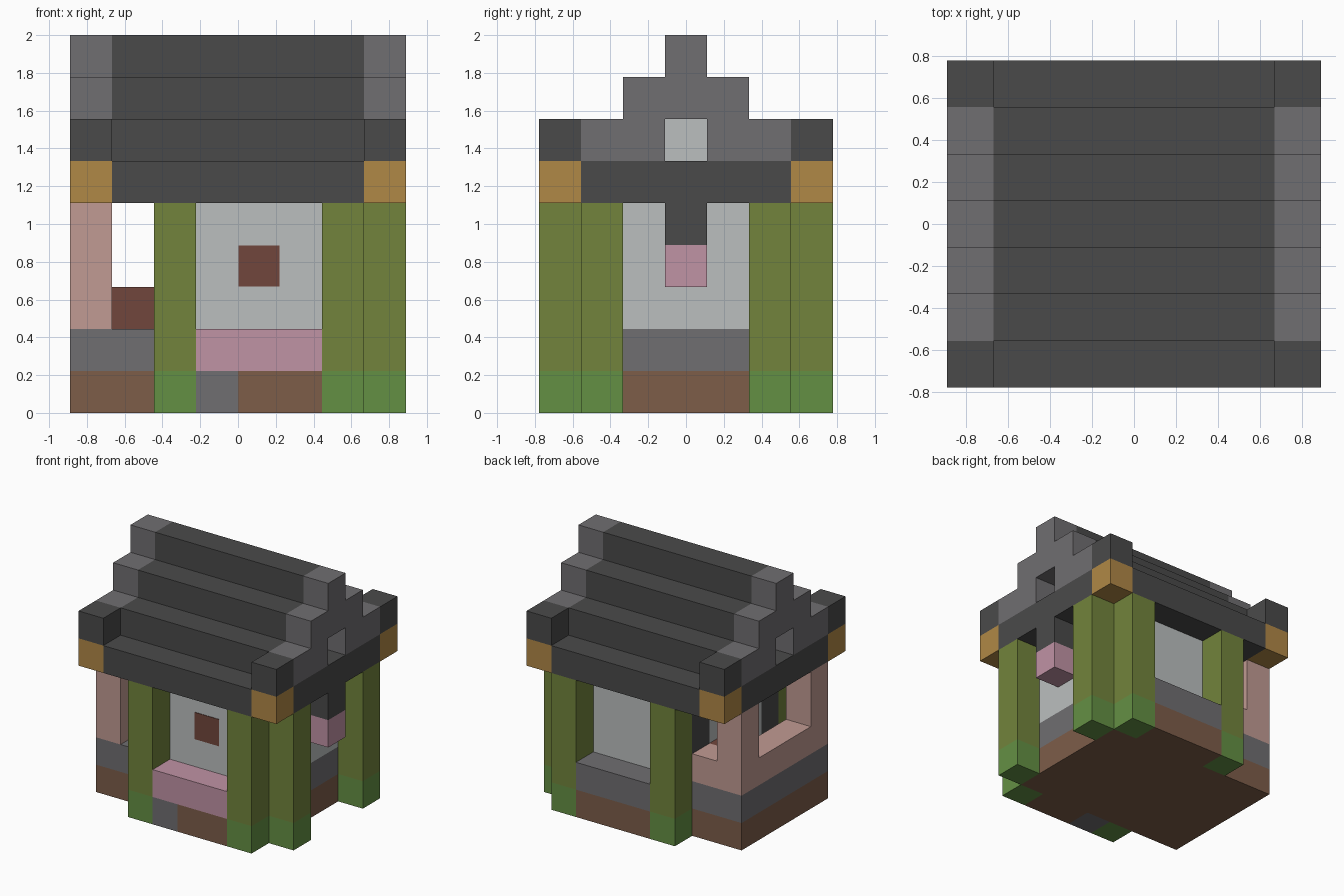
import bpy
import bmesh

if "Cube" in bpy.data.objects:
    bpy.data.objects.remove(bpy.data.objects["Cube"], do_unlink=True)

U = 2 / 9  # size of one building block


def linear(c):
    c /= 255
    return c / 12.92 if c <= 0.04045 else ((c + 0.055) / 1.055) ** 2.4


def material(name, r, g, b):
    m = bpy.data.materials.new(name)
    m.use_nodes = True
    colour = (linear(r), linear(g), linear(b), 1)
    m.diffuse_color = colour
    m.node_tree.nodes["Principled BSDF"].inputs["Base Color"].default_value = colour
    return m


charcoal = material("charcoal", 74, 74, 74)
stone = material("stone grey", 112, 110, 113)
tan = material("tan", 176, 136, 70)
clay = material("clay pink", 193, 155, 147)
olive = material("olive", 114, 132, 60)
plaster = material("pale grey", 187, 191, 191)
brick = material("brick red", 113, 70, 60)
soil = material("brown", 125, 93, 73)
grass = material("green", 100, 144, 68)
rose = material("rose", 192, 147, 165)


def block(name, mat, x, y, z):
    """Box from (start, end) block ranges; the grid origin is a ground corner."""
    bm = bmesh.new()
    bmesh.ops.create_cube(bm, size=1)
    for v in bm.verts:
        v.co.x = (x[v.co.x > 0] - 4) * U
        v.co.y = (y[v.co.y > 0] - 3.5) * U
        v.co.z = z[v.co.z > 0] * U
    mesh = bpy.data.meshes.new(name)
    bm.to_mesh(mesh)
    bm.free()
    mesh.materials.append(mat)
    ob = bpy.data.objects.new(name, mesh)
    bpy.context.collection.objects.link(ob)
    return ob


# Foundation and plinth
block("foundation", soil, (0, 7), (1, 6), (0, 1))
block("back_foundation", soil, (3, 6), (6, 7), (0, 1))
block("front_foundation", soil, (4, 6), (0, 1), (0, 1))
block("front_step", stone, (3, 4), (0, 1), (0, 1))
block("plinth", stone, (0, 7), (1, 6), (1, 2))
block("back_ledge", stone, (3, 6), (6, 7), (1, 2))
block("front_ledge", rose, (3, 6), (0, 1), (1, 2))

# Room walls with charcoal corner posts on the porch side
block("room_walls", plaster, (3, 7), (1, 6), (2, 5))
block("porch_side_wall", plaster, (2, 3), (2, 5), (2, 5))
for y in (1, 5):
    block("corner_post", charcoal, (2, 3), (y, y + 1), (2, 5))
block("front_panel", brick, (4.01, 4.99), (0.98, 1), (3.01, 3.99))

# Pillars around the room, each on a green foot
for x, y in ((2, 0), (6, 0), (7, 1), (7, 5), (6, 6), (2, 6)):
    block("pillar_foot", grass, (x, x + 1), (y, y + 1), (0, 1))
    block("pillar", olive, (x, x + 1), (y, y + 1), (1, 5))

# Open porch with sills, posts and a seat
for y in (1, 5):
    block("porch_post", clay, (0, 1), (y, y + 1), (2, 5))
block("side_sill", clay, (0, 1), (2, 5), (2, 3))
block("back_sill", clay, (1, 2), (5, 6), (2, 3))
block("porch_seat", brick, (1, 2), (4, 5), (2, 3))

# Hanging lantern
block("lantern_bracket", charcoal, (7, 8), (3, 4), (4, 5))
block("lantern", rose, (7, 8), (3, 4), (3, 4))

# Roof base with tan corner blocks
block("roof_base", charcoal, (1, 7), (0, 7), (5, 6))
for x in (0, 7):
    block("roof_base_end", charcoal, (x, x + 1), (1, 6), (5, 6))
    for y in (0, 6):
        block("roof_corner", tan, (x, x + 1), (y, y + 1), (5, 6))
        block("roof_corner_cap", charcoal, (x, x + 1), (y, y + 1), (6, 7))

# Stepped roof and gables
block("attic_core", plaster, (1, 7), (3, 4), (6, 7))
for y in ((1, 3), (4, 6)):
    block("lower_roof_step", charcoal, (1, 7), y, (6, 7))
    for x in (0, 7):
        block("lower_gable", stone, (x, x + 1), y, (6, 7))
for y, z in (((2, 5), (7, 8)), ((3, 4), (8, 9))):
    block("upper_roof_step", charcoal, (1, 7), y, z)
    for x in (0, 7):
        block("upper_gable", stone, (x, x + 1), y, z)
